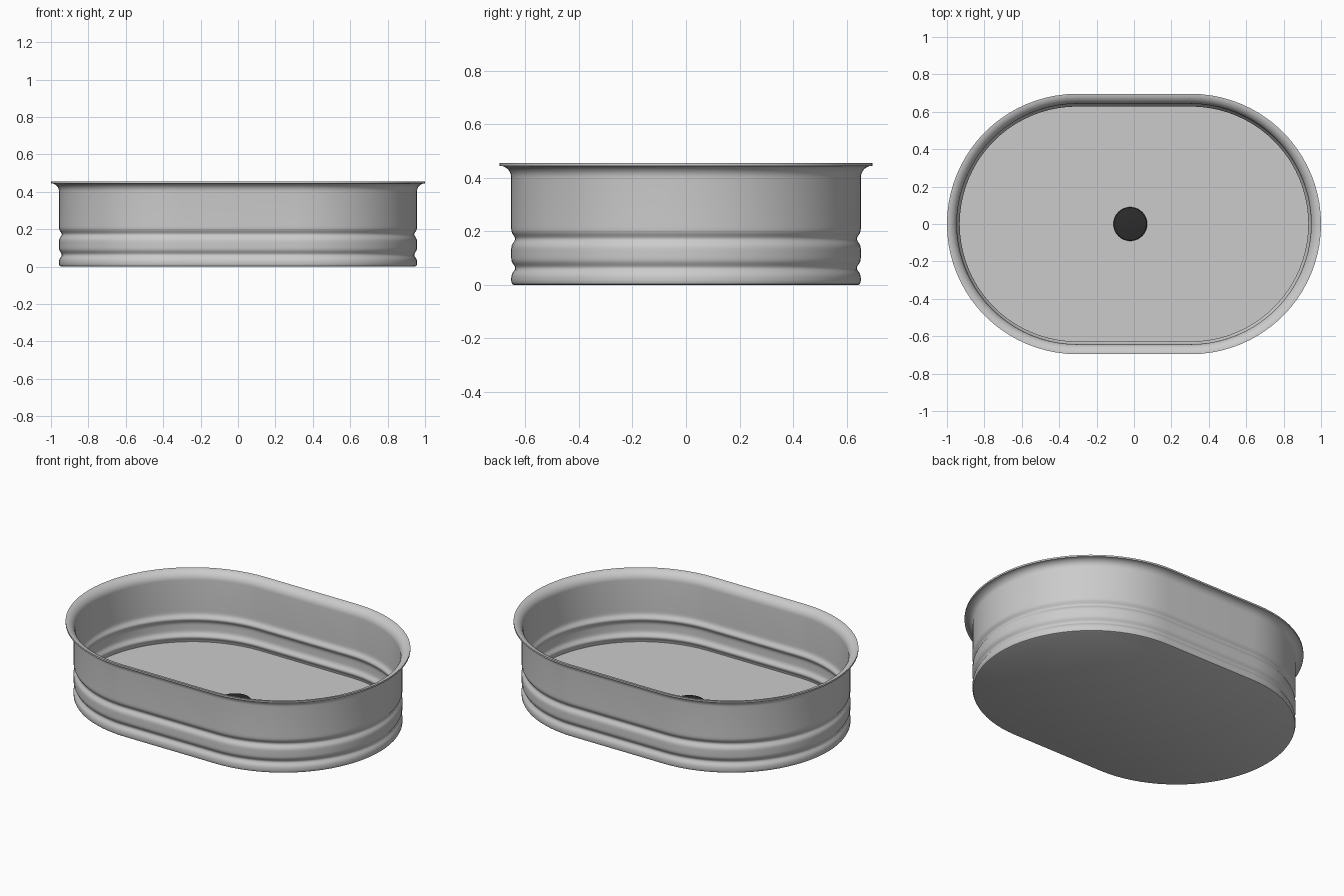
import bpy, bmesh
from math import sin, cos, pi, exp, radians

if "Cube" in bpy.data.objects:
    bpy.data.objects.remove(bpy.data.objects["Cube"])

HALF_CORE = 0.304      # half length of the straight sides
RIM_R = 0.696          # radius of the rounded ends at the rim
WALL_R, THICK = 0.653, 0.01
FLARE_Z = 0.402
FLOOR_Z = 0.03
ARC = 40               # segments per rounded end


def finish(name, bm):
    bmesh.ops.recalc_face_normals(bm, faces=bm.faces)
    mesh = bpy.data.meshes.new(name)
    bm.to_mesh(mesh)
    bm.free()
    ob = bpy.data.objects.new(name, mesh)
    bpy.context.collection.objects.link(ob)
    bpy.ops.object.select_all(action='DESELECT')
    ob.select_set(True)
    bpy.context.view_layer.objects.active = ob
    bpy.ops.object.shade_smooth_by_angle(angle=radians(35))
    return ob


def stadium(bm, core, r, z):
    """Ring of vertices: two half circles joined by straight sides."""
    ring = []
    for side in (1, -1):
        for i in range(ARC + 1):
            a = -pi / 2 + pi * i / ARC
            ring.append(bm.verts.new((side * (core + r * cos(a)), side * r * sin(a), z)))
    return ring


def sweep(name, profile, core):
    bm = bmesh.new()
    rings = [stadium(bm, core, r, z) for r, z in profile]
    for a, b in zip(rings, rings[1:]):
        for i in range(len(a)):
            j = (i + 1) % len(a)
            bm.faces.new((a[i], a[j], b[j], b[i]))
    bm.faces.new(rings[0])
    bm.faces.new(rings[-1])
    return finish(name, bm)


def wall(z):
    """Wall radius with two pressed grooves."""
    return WALL_R - 0.015 * sum(exp(-((z - g) / 0.018) ** 2) for g in (0.063, 0.172))


def flare(radius):
    """Quarter arc turning the wall outwards into the rim."""
    return [(RIM_R - radius * cos(t), FLARE_Z + radius * sin(t))
            for t in (pi / 2 * i / 10 for i in range(11))]


# tub shell: outside up, over the flared rim, inside down to the floor
heights = [0.018 + 0.007 * i for i in range(31)]
outer = [(0.643, 0.0), (0.649, 0.003), (0.652, 0.009)] + [(wall(z), z) for z in heights]
outer += flare(RIM_R - WALL_R)
inner = [(RIM_R, FLARE_Z + RIM_R - WALL_R + THICK)] + flare(RIM_R - WALL_R + THICK)[::-1][1:]
inner += [(wall(z) - THICK, z) for z in reversed(heights) if z > FLOOR_Z + 0.003]
inner += [(wall(FLOOR_Z) - THICK, FLOOR_Z)]
sweep("tub", outer + inner, HALF_CORE)

# drain cover: low round disc with a softened edge
drain = sweep("drain_cover", [(0.09, FLOOR_Z - 0.01), (0.09, 0.048), (0.087, 0.053), (0.08, 0.055)], 0.0)
bm = bmesh.new()
bm.from_mesh(drain.data)
bmesh.ops.remove_doubles(bm, verts=bm.verts, dist=1e-5)
bm.to_mesh(drain.data)
bm.free()
drain.location.x = -0.02
dark = bpy.data.materials.new("dark")
dark.diffuse_color = (0.025, 0.025, 0.025, 1)
dark.use_nodes = True
dark.node_tree.nodes["Principled BSDF"].inputs["Base Color"].default_value = dark.diffuse_color
drain.data.materials.append(dark)
